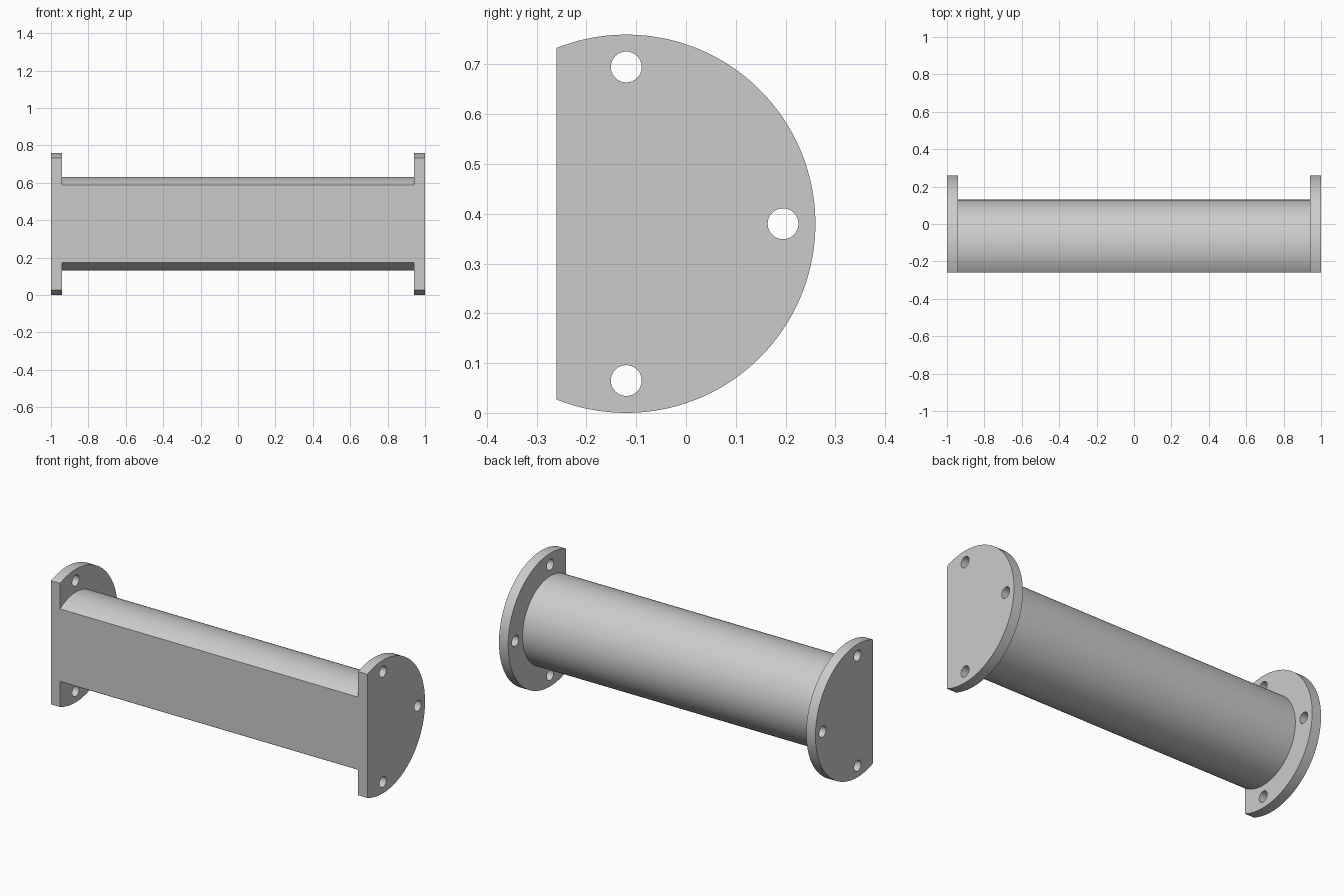
import bpy, bmesh, math
from mathutils import Vector

cube = bpy.data.objects.get("Cube")
if cube:
    bpy.data.objects.remove(cube, do_unlink=True)

AXIS_Y, AXIS_Z = -0.12, 0.38      # shared centre line
FLAT_Y = -0.26                    # flat front plane
FLANGE_R, BARREL_R = 0.38, 0.25
HALF_LENGTH, THICKNESS = 1.0, 0.058
HOLE_R, HOLE_CIRCLE = 0.031, 0.315

grey = bpy.data.materials.new("light grey metal")
grey.use_nodes = True
colour = (0.6, 0.6, 0.6, 1)
grey.diffuse_color = colour
grey.node_tree.nodes["Principled BSDF"].inputs["Base Color"].default_value = colour


def prism(name, outline, x0, x1):
    """Extrude a closed (y, z) outline along x."""
    bm = bmesh.new()
    face = bm.faces.new([bm.verts.new((x0, y, z)) for y, z in outline])
    new = bmesh.ops.extrude_face_region(bm, geom=[face])["geom"]
    verts = [v for v in new if isinstance(v, bmesh.types.BMVert)]
    bmesh.ops.translate(bm, verts=verts, vec=Vector((x1 - x0, 0, 0)))
    bmesh.ops.recalc_face_normals(bm, faces=bm.faces)
    mesh = bpy.data.meshes.new(name)
    bm.to_mesh(mesh)
    bm.free()
    mesh.materials.append(grey)
    obj = bpy.data.objects.new(name, mesh)
    bpy.context.collection.objects.link(obj)
    return obj


def arc(radius, start, end, steps, y=AXIS_Y, z=AXIS_Z):
    angles = [start + (end - start) * i / steps for i in range(steps + 1)]
    return [(y + radius * math.cos(a), z + radius * math.sin(a)) for a in angles]


def d_outline(radius, steps=96):
    """Circle cut off by the flat front plane."""
    reach = math.acos((FLAT_Y - AXIS_Y) / radius)
    return arc(radius, -reach, reach, steps)


def combine(target, tool, operation):
    mod = target.modifiers.new(operation.lower(), 'BOOLEAN')
    mod.operation, mod.solver, mod.object = operation, 'EXACT', tool
    bpy.context.view_layer.objects.active = target
    bpy.ops.object.modifier_apply(modifier=mod.name)
    bpy.data.objects.remove(tool, do_unlink=True)


# Barrel, let slightly into both flanges
inner = HALF_LENGTH - THICKNESS
body = prism("flanged_barrel", d_outline(BARREL_R), -inner - 0.02, inner + 0.02)

# End flanges, each with three bolt holes
for side in (-1, 1):
    flange = prism("end_flange", d_outline(FLANGE_R), side * inner, side * HALF_LENGTH)
    for angle in (-math.pi / 2, 0, math.pi / 2):
        y = AXIS_Y + HOLE_CIRCLE * math.cos(angle)
        z = AXIS_Z + HOLE_CIRCLE * math.sin(angle)
        ring = arc(HOLE_R, 0, math.tau, 32, y, z)[:-1]
        cutter = prism("bolt_hole_cutter", ring, side * (inner - 0.05), side * (HALF_LENGTH + 0.05))
        cutter.hide_render = True
        combine(flange, cutter, 'DIFFERENCE')
    combine(body, flange, 'UNION')

# Smooth curved walls, crisp edges
bpy.ops.object.select_all(action='DESELECT')
body.select_set(True)
bpy.context.view_layer.objects.active = body
bpy.ops.object.shade_smooth_by_angle(angle=math.radians(30))
